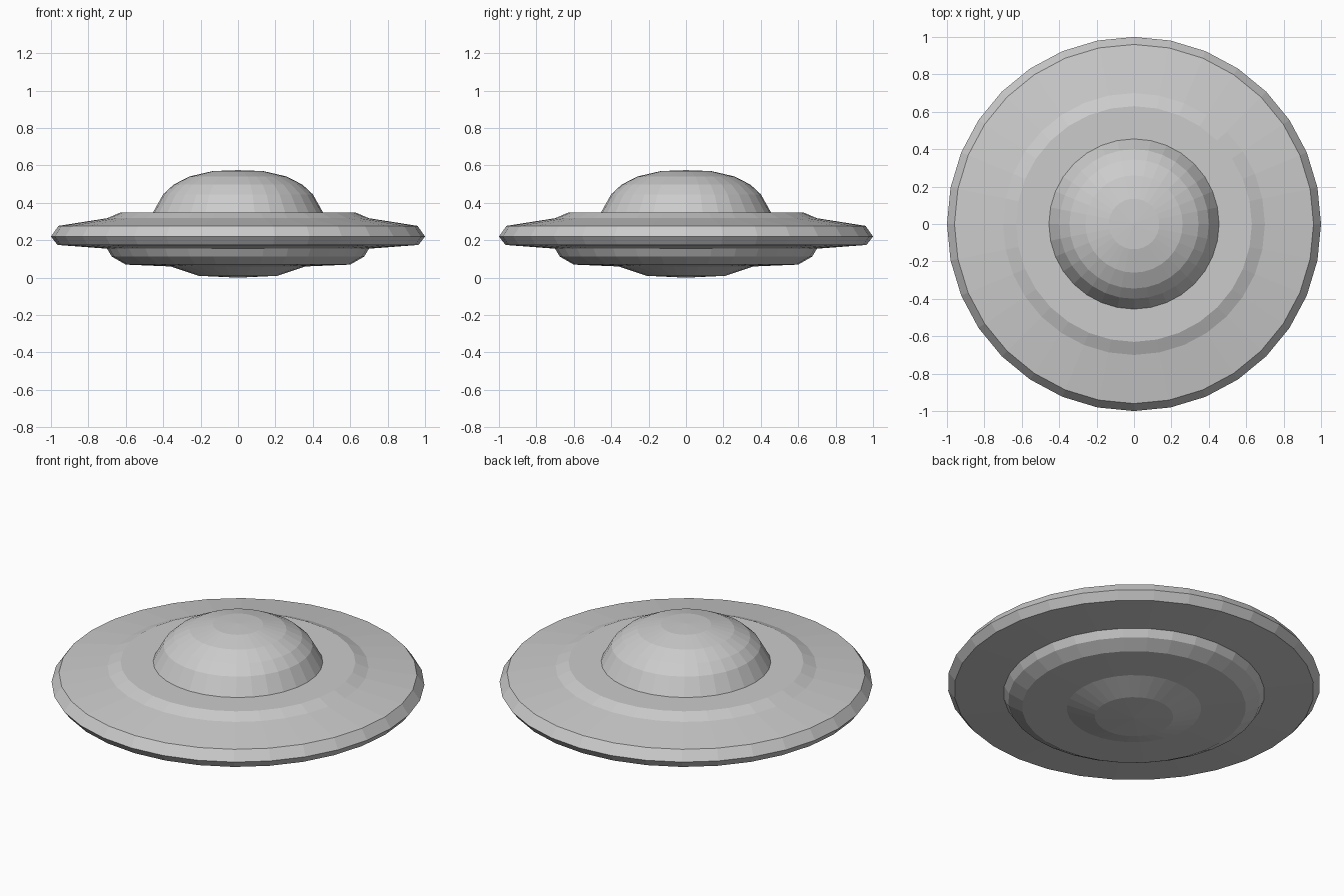
import bpy
import bmesh
from math import cos, sin, tau

SIDES = 32

cube = bpy.data.objects.get("Cube")
if cube:
    bpy.data.objects.remove(cube, do_unlink=True)

metal = bpy.data.materials.new("grey_metal")
metal.use_nodes = True
colour = (0.6, 0.6, 0.6, 1)
metal.diffuse_color = colour
metal.node_tree.nodes["Principled BSDF"].inputs["Base Color"].default_value = colour


def lathe(name, profile):
    """Spin (radius, height) points around z; radius 0 makes a pole."""
    bm = bmesh.new()
    rings = []
    for r, z in profile:
        count = SIDES if r else 1
        ring = [bm.verts.new((r * cos(tau * i / SIDES), r * sin(tau * i / SIDES), z))
                for i in range(count)]
        rings.append(ring * (SIDES // count))
    for low, high in zip(rings, rings[1:]):
        for i in range(SIDES):
            j = (i + 1) % SIDES
            corners = dict.fromkeys((low[i], low[j], high[j], high[i]))
            bm.faces.new(list(corners))
    mesh = bpy.data.meshes.new(name)
    bm.to_mesh(mesh)
    bm.free()
    mesh.materials.append(metal)
    obj = bpy.data.objects.new(name, mesh)
    bpy.context.collection.objects.link(obj)
    return obj


# Stepped belly under the disc
lathe("belly", [(0, 0), (0.21, 0.01), (0.36, 0.06), (0.60, 0.07),
                (0.675, 0.113), (0.70, 0.155)])

# Wide disc with a bevelled rim and a raised deck
lathe("saucer_disc", [(0.70, 0.155), (0.965, 0.175), (1, 0.22), (0.96, 0.277),
                      (0.70, 0.318), (0.63, 0.348), (0.455, 0.348)])

# Rounded cabin on top
lathe("dome", [(0.455, 0.348), (0.40, 0.446), (0.345, 0.497),
               (0.26, 0.541), (0.135, 0.57), (0, 0.575)])
